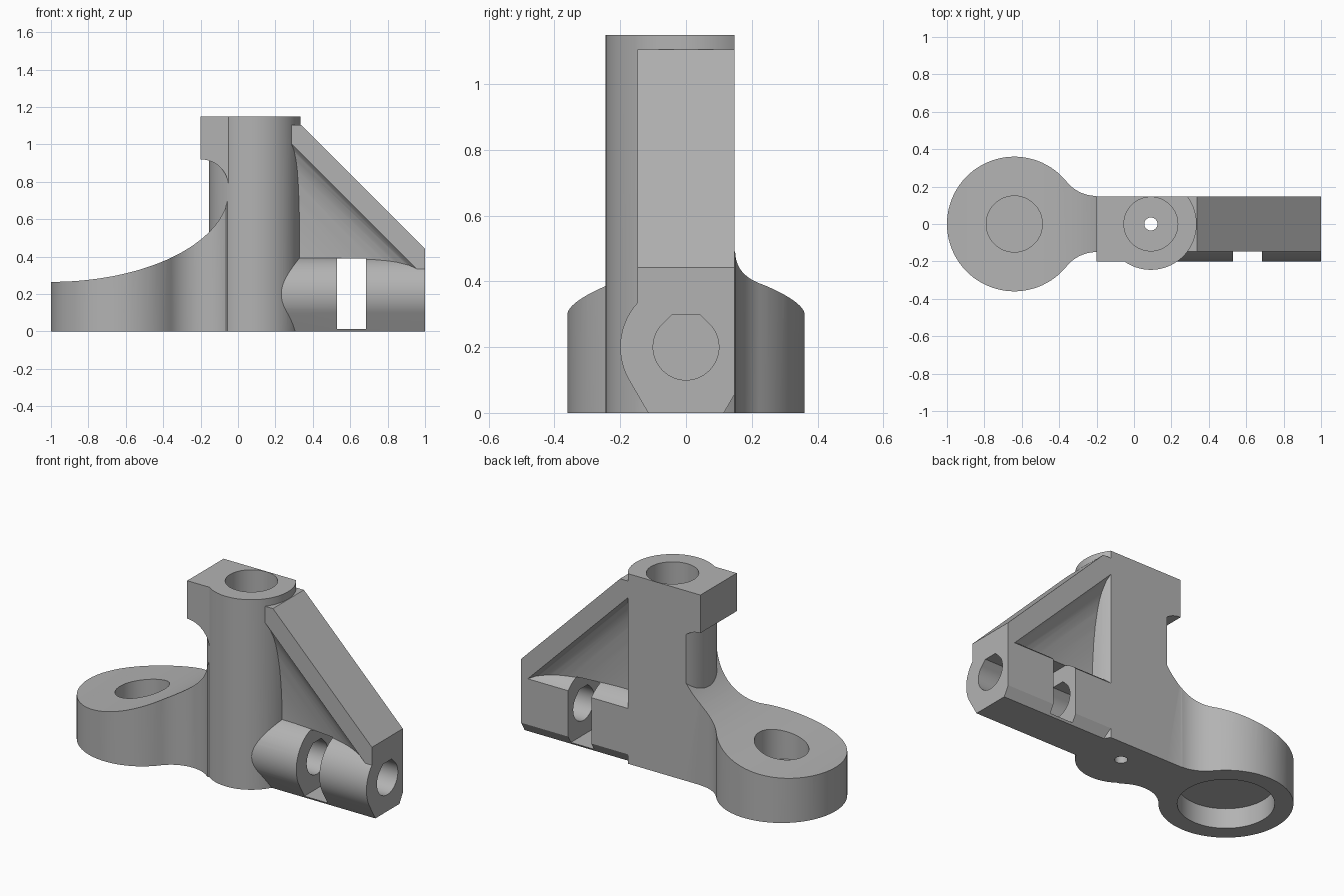
import bpy, bmesh
from math import sin, cos, pi, sqrt, atan2
from mathutils import Vector

if "Cube" in bpy.data.objects:
    bpy.data.objects.remove(bpy.data.objects["Cube"], do_unlink=True)

BACK = 0.148                 # flat rear plane of the casting
COL_X, FOOT_X = 0.09, -0.64  # column and foot axes

grey = bpy.data.materials.new("plain grey")
grey.use_nodes = True
grey.diffuse_color = (0.45, 0.45, 0.45, 1)
grey.node_tree.nodes["Principled BSDF"].inputs["Base Color"].default_value = (0.45, 0.45, 0.45, 1)


def solid(name, points, sweep):
    """Closed outline of 3D points swept along a vector."""
    bm = bmesh.new()
    face = bm.faces.new([bm.verts.new(p) for p in points])
    out = bmesh.ops.extrude_face_region(bm, geom=[face])
    bmesh.ops.translate(bm, vec=sweep, verts=[v for v in out["geom"] if isinstance(v, bmesh.types.BMVert)])
    bmesh.ops.recalc_face_normals(bm, faces=bm.faces)
    mesh = bpy.data.meshes.new(name)
    bm.to_mesh(mesh)
    bm.free()
    mesh.materials.append(grey)
    obj = bpy.data.objects.new(name, mesh)
    bpy.context.collection.objects.link(obj)
    return obj


def along_x(name, yz, lo, hi):
    return solid(name, [(lo, y, z) for y, z in yz], (hi - lo, 0, 0))


def along_y(name, xz, lo, hi):
    return solid(name, [(x, lo, z) for x, z in xz], (0, hi - lo, 0))


def along_z(name, xy, lo, hi):
    return solid(name, [(x, y, lo) for x, y in xy], (0, 0, hi - lo))


def arc(cx, cy, rx, a, b, n=24, ry=None):
    ry = ry or rx
    return [(cx + rx * cos(a + (b - a) * i / n), cy + ry * sin(a + (b - a) * i / n)) for i in range(n + 1)]


def circle(cx, cy, r, n=72):
    return arc(cx, cy, r, 0, 2 * pi, n)[:-1]


def box(name, x0, x1, y0, y1, z0, z1):
    return along_z(name, [(x0, y0), (x1, y0), (x1, y1), (x0, y1)], z0, z1)


def combine(target, tool, operation):
    mod = target.modifiers.new(operation, "BOOLEAN")
    mod.operation, mod.solver, mod.object = operation, "EXACT", tool
    bpy.context.view_layer.update()
    mesh = bpy.data.meshes.new_from_object(target.evaluated_get(bpy.context.evaluated_depsgraph_get()))
    target.modifiers.clear()
    target.data = mesh
    bpy.data.objects.remove(tool, do_unlink=True)


# Foot: round pad blended into the column with fillets
fillet = 0.206
fx, fy = -0.2, 0.15 + fillet
touch = atan2(fy, fx - FOOT_X)
front_end = -0.065
front_angle = atan2(sqrt(fillet ** 2 - (front_end - fx) ** 2), front_end - fx)
plan = arc(FOOT_X, 0, 0.36, touch, 2 * pi - touch, 64)
plan += arc(fx, -fy, fillet, pi - touch, front_angle)[1:]
plan += [(COL_X, -0.12), (COL_X, BACK), (fx, BACK)]
plan += arc(fx, fy, fillet, -pi / 2, touch - pi)[1:-1]
foot = along_z("foot", plan, 0, 1)
swoop = arc(-1, 0.755, 0.95, -pi / 2, 0, 40, 0.49)
swoop = [(-1.1, 0), (-1.1, 0.265)] + swoop + [(0.2, 0.755), (0.2, 0)]
combine(foot, along_y("foot_top", swoop, -0.5, 0.5), "INTERSECT")

# Column: cylinder with a flat back
column = along_z("column", circle(COL_X, 0, 0.245, 96), 0, 1.15)
combine(column, box("flat_back", -0.5, 0.5, -0.5, BACK, -0.1, 1.3), "INTERSECT")

# Block at the column head with a rounded underside
head = arc(-0.2, 0.77, 0.15, pi / 2, 0) + [(COL_X, 0.77), (COL_X, 1.15), (-0.2, 1.15)]
head_block = along_y("head_block", head, -0.2, BACK)

# Arm: round on top, tapered below, clipped at the back
rim = arc(0, 0.2, 0.2, -pi / 6, 7 * pi / 6, 64)
arm = along_x("arm", rim + [(-0.115, 0), (0.115, 0)], COL_X, 1)
combine(arm, box("arm_back", 0, 1.2, -0.5, BACK, -0.1, 0.5), "INTERSECT")

# Brace: diagonal bar flowing into a thin dished web
half = [(-0.108, BACK), (0, BACK), (0.015, 0.128), (0.05, 0.105), (0.08, 0.092), (0.12, 0.08),
        (0.18, 0.067), (0.25, 0.057), (0.34, 0.05), (0.6, 0.045)]
section = half + [(d, -y) for d, y in reversed(half)]
inward = Vector((-1, 0, -1)).normalized()
start = Vector((0.09, 0, 1.2))
brace = solid("brace", [start + inward * d + Vector((0, y, 0)) for d, y in section], (1.3, 0, -1.3))
combine(brace, box("brace_limits", 0.2, 1, -0.5, 0.5, 0.32, 1.105), "INTERSECT")

# One casting
bracket = column
bracket.name = "bracket"
for part in (foot, head_block, arm, brace):
    combine(bracket, part, "UNION")

# Bores, pocket, slot and teardrop shaft hole
teardrop = [(-0.041, 0.3)] + arc(0, 0.2, 0.1, 3 * pi / 4, 9 * pi / 4, 48) + [(0.041, 0.3)]
for cutter in (
    along_z("foot_bore", circle(FOOT_X, 0, 0.15), 0.15, 1),
    along_z("foot_pocket", circle(FOOT_X, 0, 0.26), -0.1, 0.12),
    along_z("column_bore", circle(COL_X, 0, 0.144), 0.1, 1.3),
    along_z("drain_hole", circle(COL_X, 0, 0.035, 32), -0.1, 0.2),
    along_x("shaft_hole", teardrop, 0.36, 1.1),
    box("nut_slot", 0.53, 0.685, -0.3, 0.3, 0.012, 0.39),
):
    combine(bracket, cutter, "DIFFERENCE")

bpy.ops.object.select_all(action="DESELECT")
bracket.select_set(True)
bpy.context.view_layer.objects.active = bracket
bpy.ops.object.shade_smooth_by_angle(angle=pi / 7)
